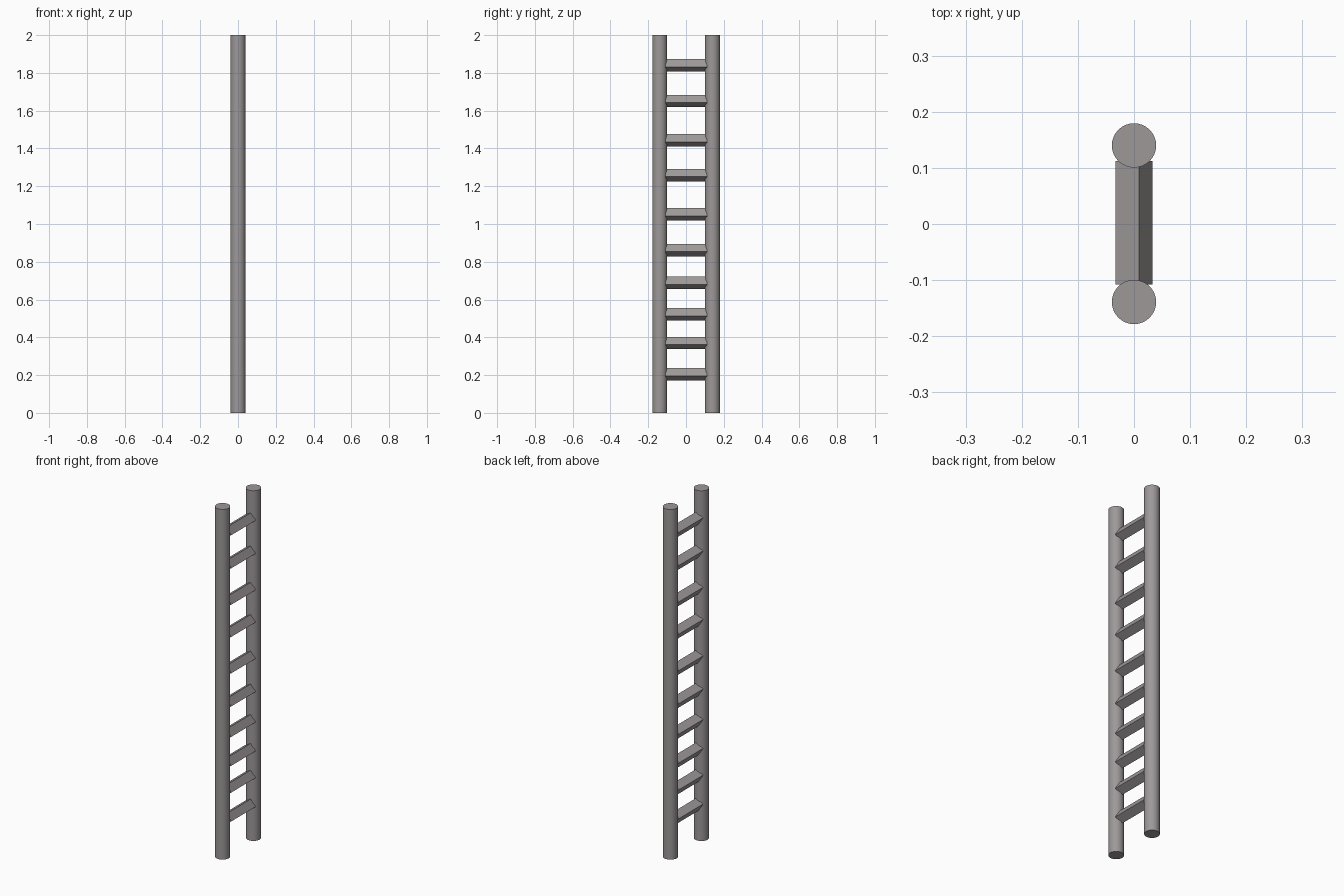
import bpy
import math

if "Cube" in bpy.data.objects:
    bpy.data.objects.remove(bpy.data.objects["Cube"])

# Dark warm grey used on every part
grey = bpy.data.materials.new("dark_grey")
grey.diffuse_color = (0.34, 0.315, 0.318, 1)
grey.use_nodes = True
grey.node_tree.nodes["Principled BSDF"].inputs["Base Color"].default_value = grey.diffuse_color

# Two round side rails
for name, y in (("rail_front", -0.139), ("rail_back", 0.14)):
    bpy.ops.mesh.primitive_cylinder_add(vertices=32, radius=0.0395, depth=2.0,
                                        location=(0, y, 1.0))
    rail = bpy.context.object
    rail.name = name
    rail.data.materials.append(grey)
    bpy.ops.object.shade_smooth_by_angle(angle=math.radians(30))

# Square rungs, tilted about their length and unevenly spaced
RUNG_HEIGHTS = (0.205, 0.370, 0.523, 0.688, 0.862,
                1.051, 1.259, 1.443, 1.651, 1.840)
for i, z in enumerate(RUNG_HEIGHTS, 1):
    bpy.ops.mesh.primitive_cube_add(size=1, location=(0, 0.002, z),
                                    rotation=(0, math.radians(-30), 0))
    rung = bpy.context.object
    rung.name = f"rung_{i}"
    rung.scale = (0.048, 0.22, 0.048)
    rung.data.materials.append(grey)
